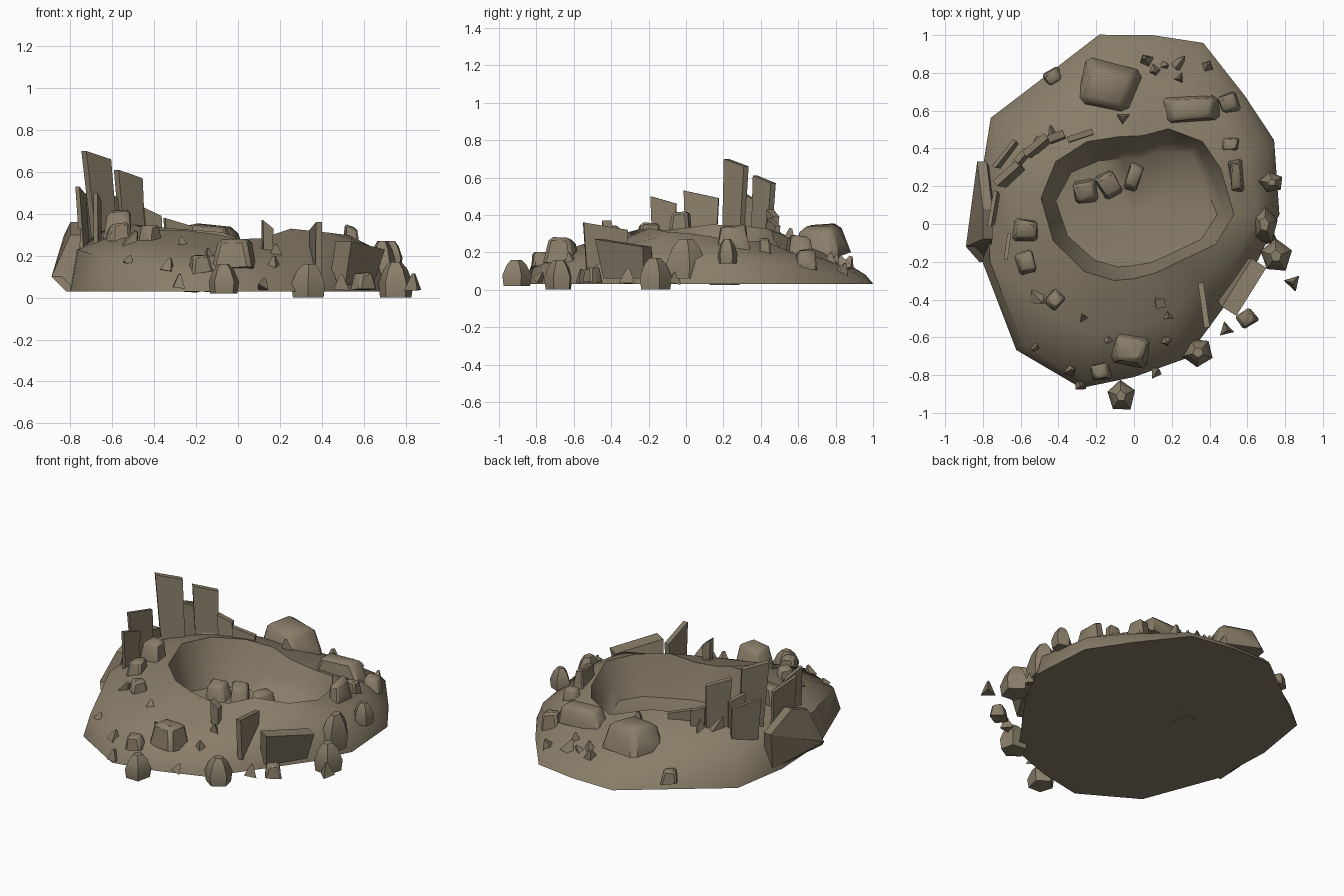
import bpy, bmesh, math, random
from mathutils import Vector, Matrix
from mathutils.bvhtree import BVHTree

if "Cube" in bpy.data.objects:
    bpy.data.objects.remove(bpy.data.objects["Cube"])

random.seed(4)
stone_mat = bpy.data.materials.new("dusty brown stone")
stone_mat.diffuse_color = (0.25, 0.205, 0.14, 1)
stone_mat.use_nodes = True
stone_mat.node_tree.nodes["Principled BSDF"].inputs["Base Color"].default_value = stone_mat.diffuse_color


def finish(name, bm, angle):
    bmesh.ops.recalc_face_normals(bm, faces=bm.faces)
    me = bpy.data.meshes.new(name)
    bm.to_mesh(me)
    me.materials.append(stone_mat)
    ob = bpy.data.objects.new(name, me)
    bpy.context.collection.objects.link(ob)
    bpy.ops.object.select_all(action='DESELECT')
    ob.select_set(True)
    bpy.context.view_layer.objects.active = ob
    bpy.ops.object.shade_smooth_by_angle(angle=math.radians(angle))
    return ob


def bridge(bm, a, b):
    n = len(a)
    for i in range(n):
        j = (i + 1) % n
        bm.faces.new((a[i], a[j], b[j], b[i]))


# crater mound: radii and heights by direction, from +x anticlockwise
angles = [0, 28, 47, 68, 84, 101, 123, 146, 170, 198, 229, 253, 270, 290, 316, 340]
base_r = [.77, .84, .86, .98, .955, .97, .87, .915, .83, .84, .95, .96, .86, .81, .68, .70]
shoulder_z = [.16, .13, .11, .08, .08, .08, .11, .16, .23, .23, .17, .13, .12, .11, .12, .15]
crest_r = [.53, .52, .53, .49, .42, .42, .46, .50, .50, .45, .40, .365, .34, .33, .35, .46]
crest_z = [.29, .25, .25, .23, .27, .31, .32, .33, .34, .33, .32, .30, .28, .29, .33, .32]
floor_r = [.44, .41, .44, .36, .29, .30, .34, .40, .42, .37, .32, .29, .27, .27, .29, .38]
N = len(angles)


def ring(bm, radii, heights):
    out = []
    for i in range(N):
        a = math.radians(angles[i])
        out.append(bm.verts.new((radii[i] * math.cos(a), .05 + radii[i] * math.sin(a), heights[i])))
    return out


bm = bmesh.new()
base = ring(bm, base_r, [.03] * N)
shoulder = ring(bm, [r * .955 for r in base_r], shoulder_z)
mid = ring(bm, [b * .5 + c * .5 for b, c in zip(base_r, crest_r)],
           [s * .4 + c * .6 + random.uniform(-.01, .03) for s, c in zip(shoulder_z, crest_z)])
crest = ring(bm, crest_r, [z + random.uniform(-.012, .012) for z in crest_z])
wall = ring(bm, [c * .5 + f * .5 for c, f in zip(crest_r, floor_r)], [z * .55 for z in crest_z])
floor = ring(bm, floor_r, [.07] * N)
rings = [base, shoulder, mid, crest, wall, floor]
for a, b in zip(rings, rings[1:]):
    bridge(bm, a, b)
centre = bm.verts.new((0, .05, .04))
for i in range(N):
    bm.faces.new((floor[i], floor[(i + 1) % N], centre))
bm.faces.new(base[::-1])
tree = BVHTree.FromBMesh(bm)
finish("crater_mound", bm, 50)
bm.free()


def ground(x, y):
    hit = tree.ray_cast(Vector((x, y, 2)), Vector((0, 0, -1)))
    return (hit[0].z, hit[1]) if hit[0] else (.06, Vector((0, 0, 1)))


def dome(name, x, y, z, rx, ry, h, turn):
    # faceted boulder: irregular five-sided prism tapering to a blunt top
    bm = bmesh.new()
    jit = [random.uniform(.88, 1.08) for _ in range(5)]
    levels = []
    for f, s in ((0, .9), (.4, 1.0), (.8, .68), (1.0, .35)):
        lv = []
        for i in range(5):
            a = i * math.tau / 5 + math.radians(turn)
            k = s * jit[i]
            lv.append(bm.verts.new((x + rx * k * math.cos(a), y + ry * k * math.sin(a), z + h * f)))
        levels.append(lv)
    for a, b in zip(levels, levels[1:]):
        bridge(bm, a, b)
    bm.faces.new(levels[0][::-1])
    bm.faces.new(levels[-1])
    finish(name, bm, 35)
    bm.free()


def block(name, x, y, rx, ry, h, turn):
    # rough bevelled block bedded in the slope and tilted with it
    g, normal = ground(x, y)
    bm = bmesh.new()
    bmesh.ops.create_cube(bm, size=2)
    for v in bm.verts:
        k = .8 if v.co.z > 0 else 1.05
        v.co = Vector((v.co.x * rx * k * random.uniform(.8, 1.1),
                       v.co.y * ry * k * random.uniform(.8, 1.1),
                       v.co.z * h * .5 * random.uniform(.75, 1.15)))
    bmesh.ops.bevel(bm, geom=[e for e in bm.edges if max(v.co.z for v in e.verts) > 0],
                    offset=min(rx, ry, h) * .25, segments=1, affect='EDGES')
    tilt = Vector((0, 0, 1)).rotation_difference((normal + Vector((0, 0, 1))).normalized()).to_matrix().to_4x4()
    m = Matrix.Translation((x, y, g + h * .25)) @ tilt @ Matrix.Rotation(math.radians(turn), 4, 'Z')
    bmesh.ops.transform(bm, matrix=m, verts=bm.verts)
    finish(name, bm, 40)
    bm.free()


def slab(name, x, y, z0, z1, length, thick, turn, lean):
    # upright plate, slanted top; lean is the outward shift of the top
    bm = bmesh.new()
    bmesh.ops.create_cube(bm, size=1)
    rot = Matrix.Rotation(math.radians(turn), 3, 'Z')
    out = Vector((x, y, 0)).normalized()
    for v in bm.verts:
        top = v.co.z > 0
        p = rot @ Vector((v.co.x * length * (1.0 if top else .85), v.co.y * thick, 0))
        z = (z1 - (.04 if v.co.x > 0 else 0)) if top else z0
        v.co = p + Vector((x, y, z)) + out * (lean if top else 0)
    finish(name, bm, 30)
    bm.free()


def shard(name, x, y, size):
    # small splinter resting on the slope or the ground
    z = ground(x, y)[0] + size * .3
    bm = bmesh.new()
    bmesh.ops.create_cone(bm, cap_ends=True, segments=random.choice((3, 4)), radius1=size,
                          radius2=size * .2, depth=size * 1.6)
    rot = Matrix.Rotation(random.uniform(0, 6.28), 4, 'Z') @ Matrix.Rotation(random.uniform(-.6, .6), 4, 'X')
    bmesh.ops.transform(bm, matrix=Matrix.Translation((x, y, z)) @ rot, verts=bm.verts)
    finish(name, bm, 30)
    bm.free()


# upright slabs: x, y, z bottom, z top, length, thickness, turn, lean
slabs = [
    (-.63, .25, .22, .70, .16, .035, 42, .05), (-.50, .40, .22, .61, .15, .035, 40, .03),
    (-.58, .34, .22, .51, .10, .03, 50, .03), (-.40, .45, .22, .43, .09, .04, 20, .02),
    (-.28, .46, .20, .38, .14, .03, 18, .01), (-.73, .08, .20, .53, .19, .02, 80, .02),
    (-.66, .36, .15, .50, .18, .02, 52, .03), (-.67, -.12, .22, .50, .14, .02, 82, .0),
    (.37, -.43, .10, .36, .24, .03, 98, .0), (.14, -.42, .20, .37, .05, .05, 10, .0),
    (.54, -.31, .06, .27, .30, .09, 58, .05),
]
for i, s in enumerate(slabs):
    slab(f"upright_slab_{i + 1}", *s)

# broad plate leaning on the left flank
bm = bmesh.new()
plate = [(-.82, -.20, .03), (-.80, .27, .05), (-.83, .33, .30), (-.80, .08, .36), (-.80, -.08, .30), (-.89, -.12, .10)]
inner = [bm.verts.new(Vector(p) + Vector((.05, 0, 0))) for p in plate]
outer = [bm.verts.new(p) for p in plate]
bridge(bm, inner, outer)
bm.faces.new(inner[::-1])
bm.faces.new(outer)
bmesh.ops.triangulate(bm, faces=bm.faces)
finish("flank_plate", bm, 30)
bm.free()

# domed boulders on the ground: x, y, z bottom, radius x, radius y, height, turn
boulders = [
    (.75, -.17, .0, .085, .09, .17, 18), (.34, -.68, .0, .085, .08, .16, 50),
    (-.07, -.91, .02, .08, .088, .14, 20), (.69, .0, .06, .08, .12, .21, 10),
    (.73, .22, .14, .065, .06, .13, 30),
]
for i, b in enumerate(boulders):
    dome(f"ground_boulder_{i + 1}", *b)

# blocks bedded in the slope: x, y, half width, half depth, height, turn
blocks = [
    (-.14, .72, .15, .12, .17, -15), (.30, .61, .145, .07, .13, 2), (.50, .64, .055, .055, .11, 20),
    (-.26, .17, .065, .06, .12, 10), (-.13, .21, .055, .065, .14, 30), (0, .25, .04, .07, .10, -20),
    (-.02, -.66, .10, .08, .14, -10), (-.18, -.78, .05, .045, .09, 10), (-.57, -.03, .065, .06, .14, -5),
    (-.57, -.20, .05, .06, .09, 15), (-.42, -.40, .045, .045, .08, 50), (.54, .25, .035, .085, .14, 5),
    (.51, .42, .045, .035, .08, 0), (-.43, .78, .045, .045, .08, 30), (.60, -.50, .045, .04, .08, 35),
]
for i, b in enumerate(blocks):
    block(f"slope_block_{i + 1}", *b)

# scattered shards: x, y, size
shards = [
    (.06, .87, .05), (.11, .81, .04), (.17, .84, .03), (.23, .84, .05), (.24, .77, .04),
    (.39, .84, .045), (-.06, .56, .05), (-.43, .47, .05), (-.52, .41, .06), (-.50, -.40, .05),
    (-.27, -.49, .03), (.14, -.42, .04), (.18, -.49, .04), (-.52, -.65, .03), (-.33, -.77, .04),
    (-.28, -.85, .04), (.12, -.78, .035), (.17, -.62, .04), (.49, -.56, .045), (.84, -.31, .05),
    (.72, -.06, .045), (-.14, -.62, .03),
]
for i, s in enumerate(shards):
    shard(f"shard_{i + 1}", *s)
